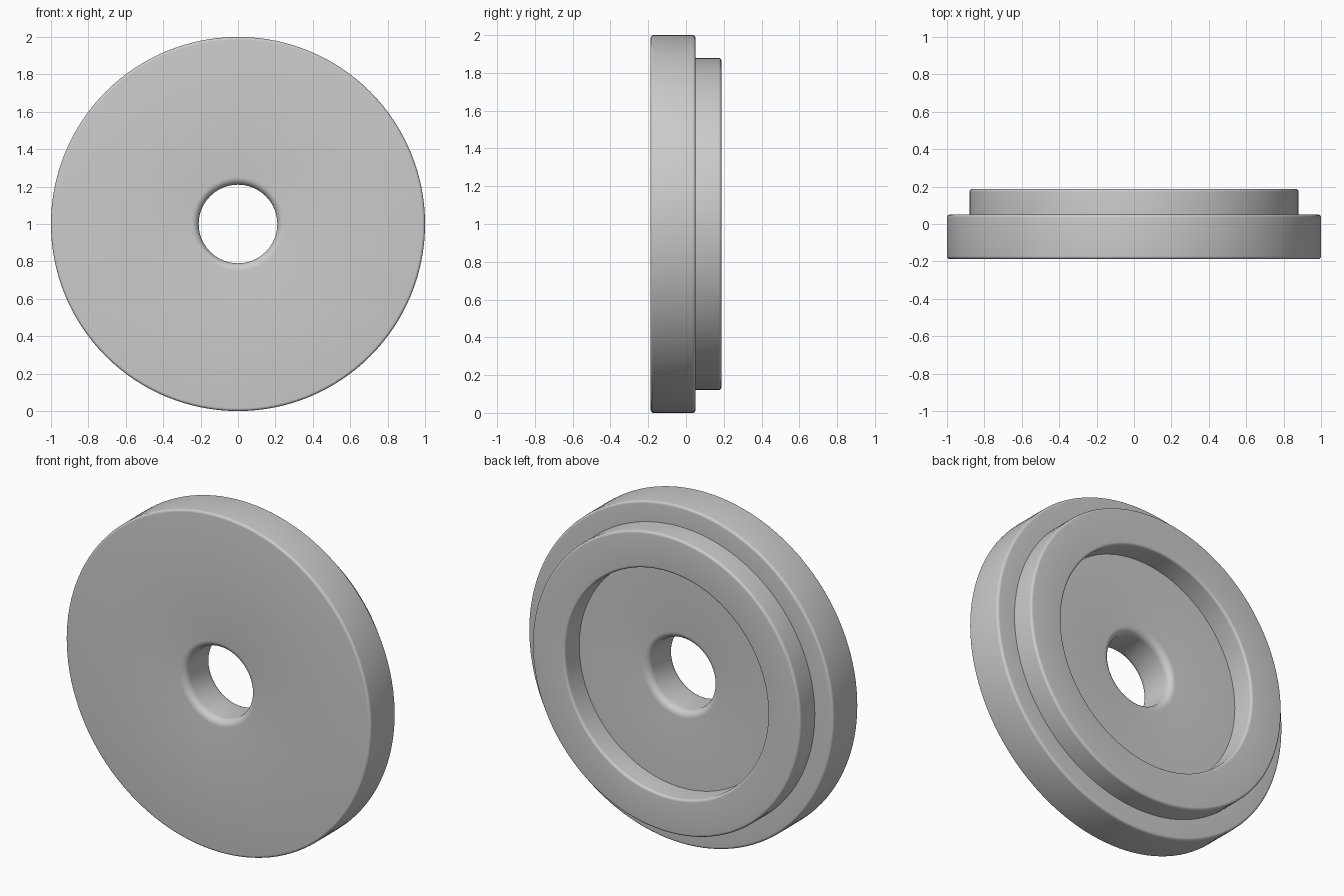
import bpy, bmesh, math
from mathutils import Vector, Matrix

cube = bpy.data.objects.get("Cube")
if cube:
    bpy.data.objects.remove(cube, do_unlink=True)

SEGMENTS = 128

# Plain grey material
grey = bpy.data.materials.new("grey")
grey.use_nodes = True
colour = (0.6, 0.6, 0.6, 1)
grey.diffuse_color = colour
grey.node_tree.nodes["Principled BSDF"].inputs["Base Color"].default_value = colour


def rounded(corners, steps=6):
    """Closed outline of (radius, y, fillet) corners, with right angles rounded."""
    points = []
    for i, (r, y, fillet) in enumerate(corners):
        here = Vector((r, y))
        if not fillet:
            points.append(here)
            continue
        before = (Vector(corners[i - 1][:2]) - here).normalized() * fillet
        after = (Vector(corners[(i + 1) % len(corners)][:2]) - here).normalized() * fillet
        centre = here + before + after
        for k in range(steps + 1):
            a = math.pi / 2 * k / steps
            points.append(centre - after * math.cos(a) - before * math.sin(a))
    return points


def lathe(name, outline):
    """Revolve a closed outline around the y axis."""
    bm = bmesh.new()
    rings = []
    for s in range(SEGMENTS):
        turn = Matrix.Rotation(2 * math.pi * s / SEGMENTS, 3, 'Y')
        rings.append([bm.verts.new(turn @ Vector((p.x, p.y, 0))) for p in outline])
    n = len(outline)
    for s in range(SEGMENTS):
        a, b = rings[s], rings[(s + 1) % SEGMENTS]
        for i in range(n):
            j = (i + 1) % n
            bm.faces.new((a[i], a[j], b[j], b[i]))
    bmesh.ops.recalc_face_normals(bm, faces=bm.faces[:])
    mesh = bpy.data.meshes.new(name)
    bm.to_mesh(mesh)
    bm.free()
    mesh.materials.append(grey)
    obj = bpy.data.objects.new(name, mesh)
    bpy.context.collection.objects.link(obj)
    obj.location.z = 1
    bpy.ops.object.select_all(action='DESELECT')
    obj.select_set(True)
    bpy.context.view_layer.objects.active = obj
    bpy.ops.object.shade_smooth_by_angle(angle=math.radians(35))
    return obj


# Stepped disc: broad front flange, raised rear rim, recess and central bore
FRONT, STEP, BACK = -0.187, 0.05, 0.187
lathe("stepped_disc", rounded([
    (0.21, FRONT, 0.04),
    (1.0, FRONT, 0.015),
    (1.0, STEP, 0.015),
    (0.88, STEP, 0),
    (0.88, BACK, 0.015),
    (0.665, BACK, 0.015),
    (0.665, STEP, 0),
    (0.21, STEP, 0.04),
]))
